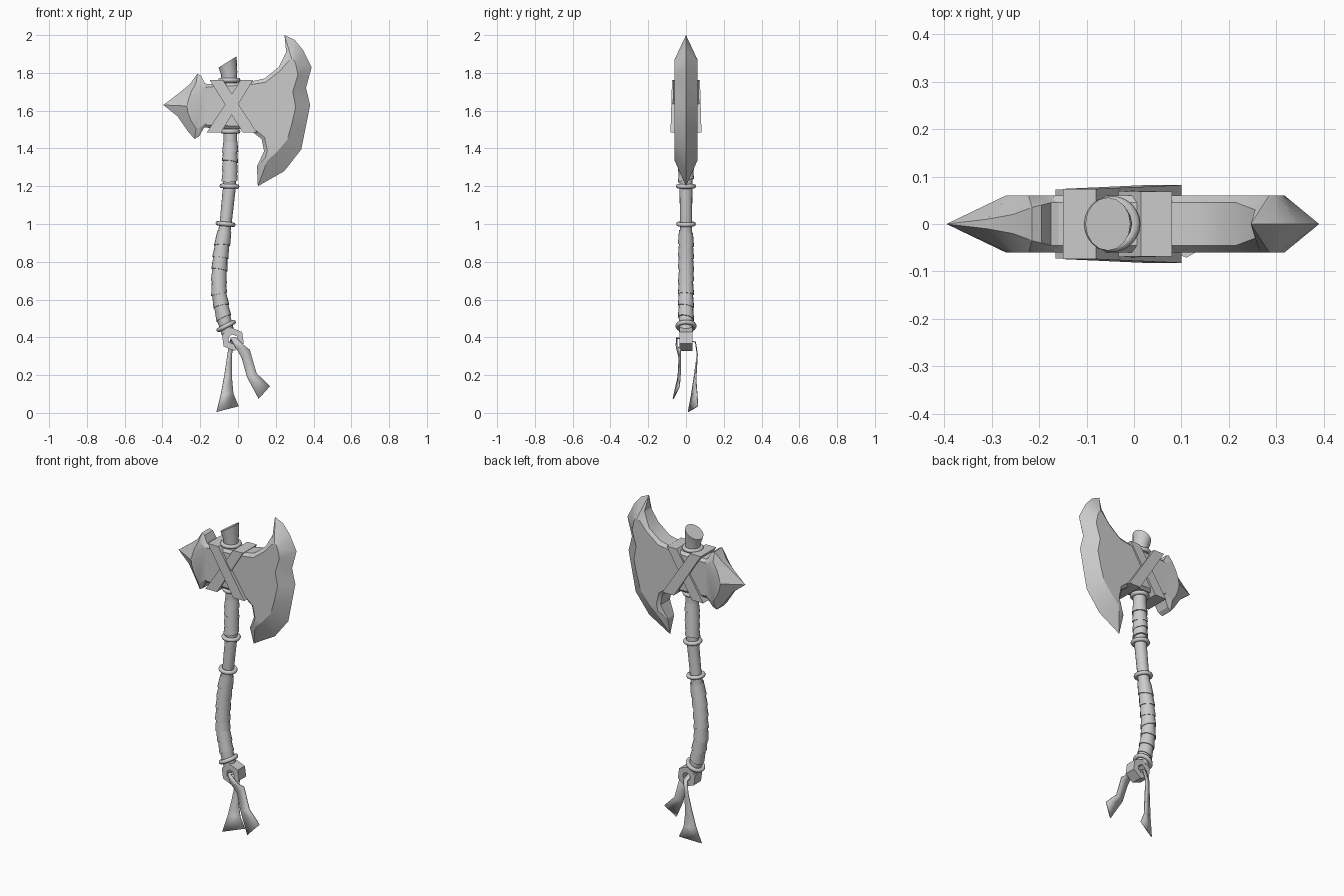
import bpy, bmesh, math, random
from mathutils import Vector

if "Cube" in bpy.data.objects:
    bpy.data.objects.remove(bpy.data.objects["Cube"])

random.seed(4)


def finish(name, bm, angle=35):
    bmesh.ops.remove_doubles(bm, verts=bm.verts, dist=0.0005)
    bmesh.ops.recalc_face_normals(bm, faces=bm.faces)
    me = bpy.data.meshes.new(name)
    bm.to_mesh(me)
    bm.free()
    ob = bpy.data.objects.new(name, me)
    bpy.context.collection.objects.link(ob)
    bpy.ops.object.select_all(action='DESELECT')
    ob.select_set(True)
    bpy.context.view_layer.objects.active = ob
    bpy.ops.object.shade_smooth_by_angle(angle=math.radians(angle))
    return ob


def loft(name, loops, angle=35, caps=True):
    """Skin closed loops of points in order."""
    bm = bmesh.new()
    rows = [[bm.verts.new(p) for p in loop] for loop in loops]
    n = len(rows[0])
    for a, b in zip(rows, rows[1:]):
        for i in range(n):
            bm.faces.new((a[i], a[(i + 1) % n], b[(i + 1) % n], b[i]))
    if caps:
        bm.faces.new(rows[0])
        bm.faces.new(rows[-1])
    return finish(name, bm, angle)


def ground_slab(name, rows, half):
    """Rows: outline x, z, inset x, z, half thickness at the outline."""
    loops = [[(r[2], -half, r[3]) for r in rows], [(r[0], -r[4], r[1]) for r in rows],
             [(r[0], r[4], r[1]) for r in rows], [(r[2], half, r[3]) for r in rows]]
    return loft(name, loops, 28)


def circle(x, z, r, tilt=0.0, ytilt=0.0, n=16):
    pts = []
    for i in range(n):
        a = 2 * math.pi * i / n
        u, v = r * math.cos(a), r * math.sin(a)
        pts.append((x + u * math.cos(tilt), v, z - u * math.sin(tilt) + v * ytilt))
    return pts


# Axe blade: flat cheeks, bevelled scalloped cutting edge
ground_slab("axe_blade", [
    (-.17, 1.74, -.17, 1.725, .045), (.045, 1.75, .045, 1.735, .045),
    (.14, 1.77, .145, 1.75, .045), (.215, 1.83, .222, 1.81, .045),
    (.255, 1.91, .265, 1.86, .03), (.246, 2.0, .285, 1.872, 0),
    (.30, 1.975, .296, 1.868, 0), (.345, 1.92, .306, 1.845, 0),
    (.39, 1.83, .317, 1.79, 0), (.36, 1.72, .29, 1.70, 0),
    (.382, 1.63, .305, 1.62, 0), (.36, 1.52, .285, 1.53, 0),
    (.335, 1.395, .26, 1.445, 0), (.245, 1.28, .20, 1.375, 0),
    (.105, 1.20, .155, 1.335, 0), (.10, 1.305, .145, 1.35, .03),
    (.138, 1.385, .155, 1.39, .045), (.125, 1.45, .14, 1.46, .045),
    (.06, 1.50, .07, 1.515, .045), (-.17, 1.51, -.17, 1.525, .045)], .06)

# Rear spike
ground_slab("rear_spike", [
    (-.14, 1.735, -.14, 1.72, .045), (-.175, 1.745, -.172, 1.72, .045),
    (-.195, 1.785, -.205, 1.745, .04), (-.215, 1.795, -.222, 1.745, .035),
    (-.255, 1.74, -.248, 1.70, .02), (-.31, 1.695, -.262, 1.66, .01),
    (-.395, 1.63, -.27, 1.625, 0), (-.32, 1.57, -.265, 1.59, .01),
    (-.265, 1.49, -.248, 1.545, .02), (-.23, 1.45, -.222, 1.505, .035),
    (-.205, 1.465, -.203, 1.51, .04), (-.18, 1.51, -.172, 1.53, .045),
    (-.14, 1.515, -.14, 1.53, .045)], .06)

# Crossed straps binding the head to the shaft
for name, top, bottom, dt, db in (("strap_over", (-.15, -.08), (.025, .10), .074, .082),
                                  ("strap_under", (.015, .08), (-.165, -.09), .068, .073)):
    zt, zb = 1.762, 1.485
    loft(name, [[(top[0], -dt, zt), (top[1], -dt, zt), (top[1], dt, zt), (top[0], dt, zt)],
                [(bottom[0], -db, zb), (bottom[1], -db, zb), (bottom[1], db, zb), (bottom[0], db, zb)]])

# Curved shaft: x, z, radius, tilt
PATH = [(-.055, .43, .036, -.5), (-.075, .50, .037, -.35), (-.10, .62, .037, -.05),
        (-.102, .72, .036, .05), (-.092, .84, .035, .14), (-.066, 1.0, .032, .15),
        (-.045, 1.2, .034, .06), (-.04, 1.45, .036, 0), (-.045, 1.76, .038, 0)]
loft("shaft", [circle(*p) for p in PATH])
loft("shaft_butt", [circle(-.045, 1.74, .04), circle(-.047, 1.80, .044, -.2),
                    circle(-.055, 1.858, .056, -.56)])


def shaft_at(z):
    for a, b in zip(PATH, PATH[1:]):
        if z <= b[1]:
            t = (z - a[1]) / (b[1] - a[1])
            return a[0] + t * (b[0] - a[0]), a[3] + t * (b[3] - a[3])
    return PATH[-1][0], 0


# Leather grip wraps as overlapping flared bands
def wrap(name, z0, z1, count):
    step = (z1 - z0) / count
    for i in range(count):
        za = z0 + i * step
        zb = za + step * 1.15
        tilt, yt = random.uniform(-.3, .3), random.uniform(-.25, .25)
        (xa, ta), (xb, tb) = shaft_at(za), shaft_at(zb)
        loft(f"{name}_{i + 1}", [circle(xa, za, .034, ta + tilt * .6, yt),
                                 circle(xa, za, .043, ta + tilt * .6, yt),
                                 circle(xb, zb, .037, tb + tilt * .4, yt)], caps=False)


wrap("lower_wrap", .50, .95, 7)
wrap("upper_wrap", 1.23, 1.43, 4)

# Metal collars
for i, (x, z, r, tilt) in enumerate([(-.046, 1.762, .047, 0), (-.04, 1.49, .041, 0),
                                     (-.045, 1.2, .041, .04), (-.066, 1.0, .041, .1),
                                     (-.063, .46, .045, -.48)]):
    bpy.ops.mesh.primitive_torus_add(major_segments=24, minor_segments=8, major_radius=r,
                                     minor_radius=.012, location=(x, 0, z), rotation=(0, tilt, 0))
    bpy.context.object.name = f"collar_{i + 1}"
    bpy.ops.object.shade_smooth_by_angle(angle=math.radians(50))


# Hexagonal pommel eye with a hole
def hexagon(r, y):
    return [(-.027 + r * math.sin(math.radians(60 * i - 8)), y,
             .39 + r * math.cos(math.radians(60 * i - 8))) for i in range(6)]


loft("pommel_eye", [hexagon(r, y) for r, y in
                    ((.026, -.034), (.062, -.034), (.062, .034), (.026, .034), (.026, -.034))],
     caps=False)

# Cloth ribbon threaded through the eye: paired left and right edge points
RIBBON = [((-.113, .012, .005), (.003, .062, .035)), ((-.09, .03, .10), (-.025, .058, .10)),
          ((-.072, .045, .20), (-.032, .052, .18)), ((-.056, .06, .31), (-.032, .06, .31)),
          ((-.045, .05, .375), (-.018, .05, .375)), ((-.04, 0, .385), (-.01, 0, .385)),
          ((-.04, -.045, .395), (-.012, -.05, .40)), ((-.012, -.05, .345), (.03, -.052, .36)),
          ((.02, -.036, .29), (.062, -.03, .335)), ((.048, -.042, .19), (.098, -.03, .21)),
          ((.11, -.068, .075), (.168, -.035, .14))]
bm = bmesh.new()
rows = [[bm.verts.new(p) for p in pair] for pair in RIBBON]
for a, b in zip(rows, rows[1:]):
    bm.faces.new((a[0], a[1], b[1], b[0]))
ribbon = finish("ribbon", bm, 40)
solid = ribbon.modifiers.new("thickness", 'SOLIDIFY')
solid.thickness = .006
solid.offset = 0
